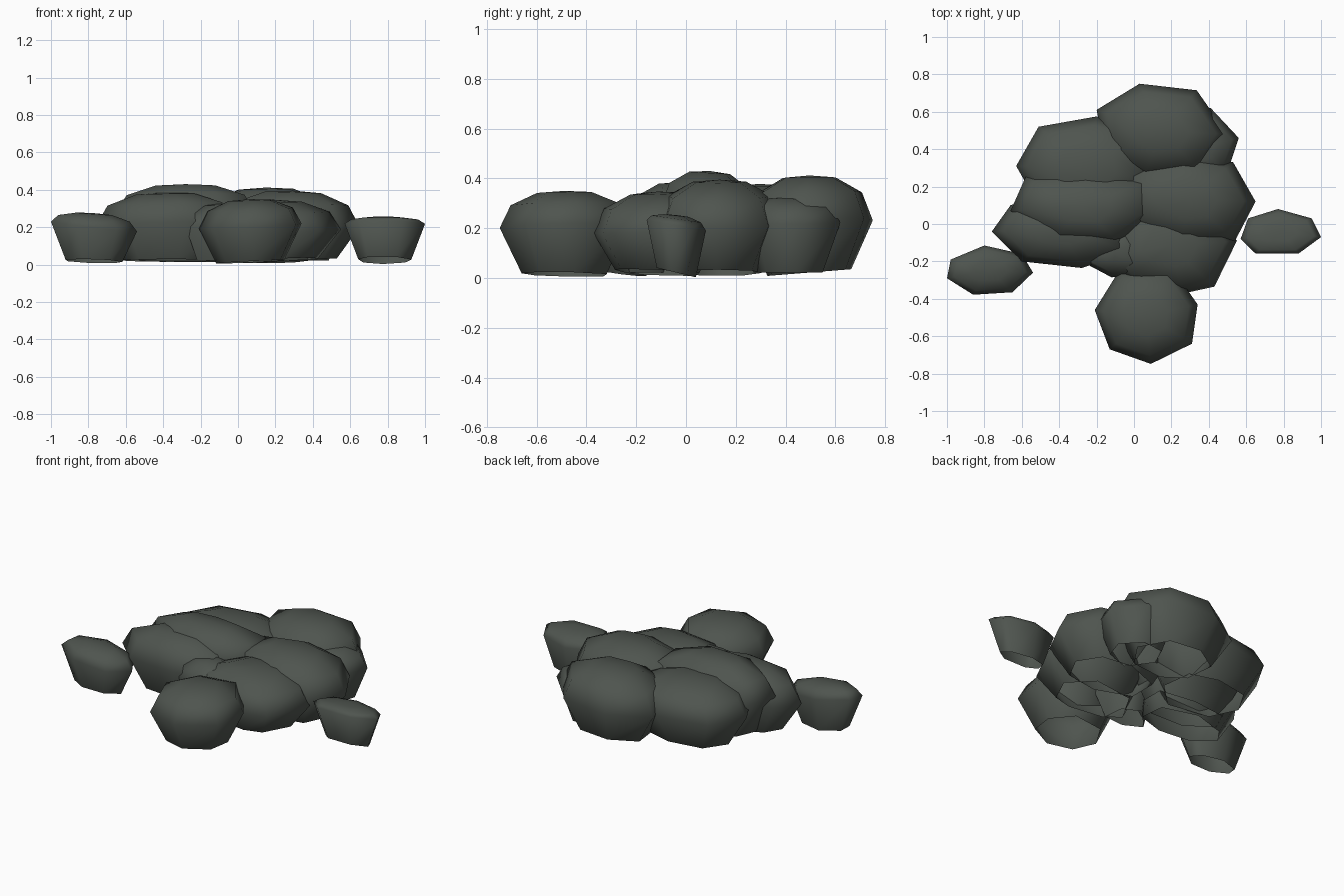
import bpy, bmesh, math

if "Cube" in bpy.data.objects:
    bpy.data.objects.remove(bpy.data.objects["Cube"])

stone = bpy.data.materials.new("dark grey green stone")
stone.diffuse_color = (0.078, 0.09, 0.078, 1)
stone.use_nodes = True
stone.node_tree.nodes["Principled BSDF"].inputs["Base Color"].default_value = stone.diffuse_color


def rock(name, outline, top, waist, tilt=(0, 0), rim=(0, 0), base=0.66, floor=0.022):
    """Open-bottomed boulder shell: an outline at waist height, a tapered rim and a domed crown."""
    n = len(outline)
    cx = (min(p[0] for p in outline) + max(p[0] for p in outline)) / 2
    cy = (min(p[1] for p in outline) + max(p[1] for p in outline)) / 2
    rise = top - waist
    # (scale, height, x slope, y slope)
    rings = [(base, floor, *rim), (1, waist, *tilt),
             (0.83, waist + rise * 0.62, tilt[0] * 0.8, tilt[1] * 0.8),
             (0.42, waist + rise * 0.95, tilt[0] * 0.6, tilt[1] * 0.6)]
    bm = bmesh.new()
    loops = []
    for scale, z, sx, sy in rings:
        loop = []
        for x, y in outline:
            dx, dy = (x - cx) * scale, (y - cy) * scale
            loop.append(bm.verts.new((cx + dx, cy + dy, max(z + dx * sx + dy * sy, 0.003))))
        loops.append(loop)
    for low, high in zip(loops, loops[1:]):
        for i in range(n):
            j = (i + 1) % n
            bm.faces.new((low[i], low[j], high[j], high[i]))
    # crown
    peak = bm.verts.new((cx, cy, top))
    for i in range(n):
        bm.faces.new((loops[-1][i], loops[-1][(i + 1) % n], peak))
    bmesh.ops.recalc_face_normals(bm, faces=bm.faces)
    mesh = bpy.data.meshes.new(name)
    bm.to_mesh(mesh)
    bm.free()
    mesh.materials.append(stone)
    obj = bpy.data.objects.new(name, mesh)
    bpy.context.collection.objects.link(obj)
    bpy.context.view_layer.objects.active = obj
    obj.select_set(True)
    bpy.ops.object.shade_smooth_by_angle(angle=math.radians(80))
    obj.select_set(False)


# Outlying stones
rock("front_rock", [(-.21, -.46), (-.13, -.67), (.09, -.748), (.31, -.64),
                    (.34, -.43), (.2, -.23), (-.08, -.25)], .35, .205, (.05, .02), (.05, -.02), floor=.015)
rock("left_small_rock", [(-1, -.29), (-.86, -.378), (-.65, -.365), (-.54, -.26),
                         (-.6, -.16), (-.8, -.115), (-.98, -.19)], .275, .205, (-.12, .06), (-.03, -.12), floor=.018)
rock("right_small_rock", [(.57, -.08), (.65, -.158), (.88, -.158), (1, -.07),
                          (.95, .03), (.77, .08), (.61, .03)], .253, .212, (0, -.18), (0, -.24))

# Back of the pile
rock("back_rock", [(-.2, .61), (-.15, .36), (.05, .24), (.36, .27),
                   (.5, .48), (.335, .715), (.03, .75)], .412, .23, (.03, .02), (0, .08))
rock("back_right_rock", [(.12, .42), (.28, .2), (.5, .28), (.56, .46),
                         (.41, .62), (.2, .6)], .325, .225, (-.04, 0))
rock("back_left_rock", [(-.63, .31), (-.5, .08), (-.1, .02), (.12, .23),
                        (.07, .5), (-.2, .575), (-.51, .52)], .378, .22, (0, 0), (0, .05))

# Middle and front of the pile
rock("middle_left_rock", [(-.66, .07), (-.42, -.09), (-.08, -.1), (.1, .04),
                          (.1, .24), (-.25, .29), (-.58, .25)], .43, .27, (.0, -.1))
rock("front_left_rock", [(-.76, -.04), (-.6, -.2), (-.28, -.235), (-.02, -.15),
                         (-.03, .1), (-.35, .2), (-.66, .1)], .385, .22, (.03, -.03), (0, -.05))
rock("right_rock", [(.65, .12), (.53, .33), (.25, .39), (-.06, .28),
                    (-.06, .02), (.25, -.12), (.54, -.09)], .395, .22, (-.05, 0), (.05, 0))
rock("front_right_rock", [(-.17, -.18), (-.05, -.3), (.26, -.372), (.43, -.335),
                          (.55, -.09), (.37, .14), (.0, .11)], .347, .2, (-.04, .06), (.05, -.05))
rock("wedge_rock", [(-.28, -.2), (-.12, -.285), (.08, -.27), (.06, -.08),
                    (-.1, 0)], .325, .22, (.06, .1))
